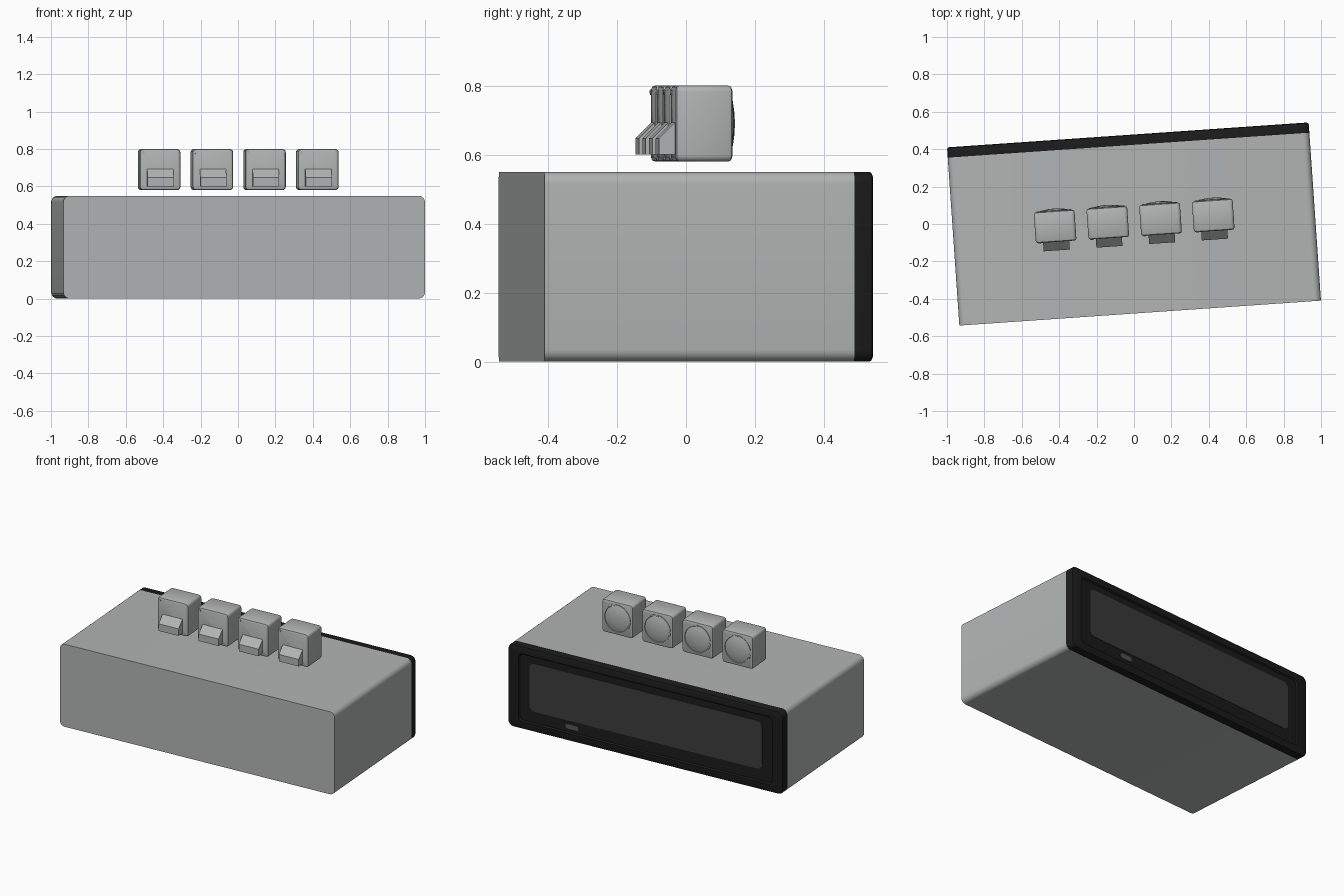
import bpy, bmesh, math
from mathutils import Matrix

if "Cube" in bpy.data.objects:
    bpy.data.objects.remove(bpy.data.objects["Cube"])

TURN = Matrix.Rotation(math.radians(3.95), 4, 'Z')   # whole model is slightly turned


def mat(name, c):
    m = bpy.data.materials.new(name)
    m.diffuse_color = (*c, 1)
    m.use_nodes = True
    m.node_tree.nodes["Principled BSDF"].inputs["Base Color"].default_value = m.diffuse_color
    return m


GREY = mat("light_grey", (0.44, 0.46, 0.455))
BLACK = mat("bezel_black", (0.011, 0.011, 0.011))
SCREEN = mat("screen_grey", (0.045, 0.045, 0.045))
BUTTON = mat("button_grey", (0.09, 0.09, 0.09))


def finish(name, bm, material):
    bmesh.ops.recalc_face_normals(bm, faces=bm.faces)
    me = bpy.data.meshes.new(name)
    bm.to_mesh(me)
    bm.free()
    me.materials.append(material)
    ob = bpy.data.objects.new(name, me)
    bpy.context.collection.objects.link(ob)
    ob.matrix_world = TURN
    bpy.ops.object.select_all(action='DESELECT')
    ob.select_set(True)
    bpy.context.view_layer.objects.active = ob
    bpy.ops.object.shade_smooth_by_angle(angle=math.radians(30))
    return ob


def rounded(hw, z0, z1, r, cx, seg):
    """Rounded rectangle in the xz plane."""
    pts = []
    corners = [(hw - r, z1 - r), (r - hw, z1 - r), (r - hw, z0 + r), (hw - r, z0 + r)]
    for q, (x, z) in enumerate(corners):
        for i in range(seg + 1):
            a = math.pi / 2 * (q + i / seg)
            pts.append((cx + x + r * math.cos(a), z + r * math.sin(a)))
    return pts


def loft(name, loops, material, cx=0, seg=6):
    """Loops are (half width, z low, z high, corner radius, y)."""
    bm = bmesh.new()
    rings = [[bm.verts.new((x, y, z)) for x, z in rounded(hw, z0, z1, r, cx, seg)]
             for hw, z0, z1, r, y in loops]
    n = len(rings[0])
    for a, b in zip(rings, rings[1:]):
        for i in range(n):
            bm.faces.new((a[i], a[(i + 1) % n], b[(i + 1) % n], b[i]))
    bm.faces.new(rings[0])
    bm.faces.new(rings[-1])
    bmesh.ops.remove_doubles(bm, verts=bm.verts, dist=1e-5)
    return finish(name, bm, material)


def disc(name, cx, cz, steps, material, seg=8):
    """Stack of circles given as (radius, y)."""
    return loft(name, [(r, cz - r, cz + r, r, y) for r, y in steps], material, cx, seg)


# main housing and dark bezel with a recessed panel
loft("housing", [(0.969, 0, 0.55, 0.035, -0.4775), (0.969, 0, 0.55, 0.035, 0.4225)], GREY)
loft("bezel", [(0.969, 0, 0.55, 0.035, 0.4225), (0.969, 0, 0.55, 0.035, 0.467),
               (0.966, 0.003, 0.547, 0.034, 0.474), (0.958, 0.011, 0.539, 0.03, 0.4775),
               (0.895, 0.05, 0.502, 0.03, 0.4775), (0.888, 0.057, 0.495, 0.027, 0.468)], BLACK)
loft("screen", [(0.82, 0.132, 0.452, 0.035, 0.466), (0.82, 0.132, 0.452, 0.035, 0.471)], SCREEN)
loft("button", [(0.046, 0.078, 0.11, 0.016, 0.466), (0.046, 0.078, 0.11, 0.016, 0.473)],
     BUTTON, 0.52)

# row of four small units above the housing
W, D, Z0, Z1, YC = 0.109, 0.0825, 0.58, 0.80, 0.016
for k in range(4):
    cx = (k - 1.5) * 0.2825 + 0.002
    loops = []
    for e, y in ((0.012, -D), (0.0035, -D + 0.0035), (0, -D + 0.012),
                 (0, D - 0.012), (0.0035, D - 0.0035), (0.012, D)):
        loops.append((W - e, Z0 + e, Z1 - e, 0.018 - e * 0.7, YC + y))
    loft(f"unit_body_{k + 1}", loops, GREY, cx, 4)

    # domed disc on the back
    disc(f"unit_dome_{k + 1}", cx, 0.69,
         [(r, YC + y) for r, y in ((0.094, 0.078), (0.094, 0.0855), (0.087, 0.0865),
                                   (0.085, 0.0835), (0.065, 0.0895), (0.04, 0.0935),
                                   (0.015, 0.0955))], GREY)
    # small stud on the front corner
    disc(f"unit_stud_{k + 1}", cx - 0.09, 0.781,
         [(0.008, YC - D + 0.004), (0.008, YC - D - 0.003)], GREY, 3)

    # sloped block on the front
    bm = bmesh.new()
    prof = [(-D + 0.01, 0.60), (-D - 0.046, 0.60), (-D - 0.046, 0.647),
            (-D, 0.693), (-D + 0.01, 0.693)]
    face = bm.faces.new([bm.verts.new((cx - 0.07, YC + y, z)) for y, z in prof])
    ext = bmesh.ops.extrude_face_region(bm, geom=[face])
    bmesh.ops.translate(bm, vec=(0.14, 0, 0),
                        verts=[v for v in ext["geom"] if isinstance(v, bmesh.types.BMVert)])
    finish(f"unit_sloped_block_{k + 1}", bm, GREY)
